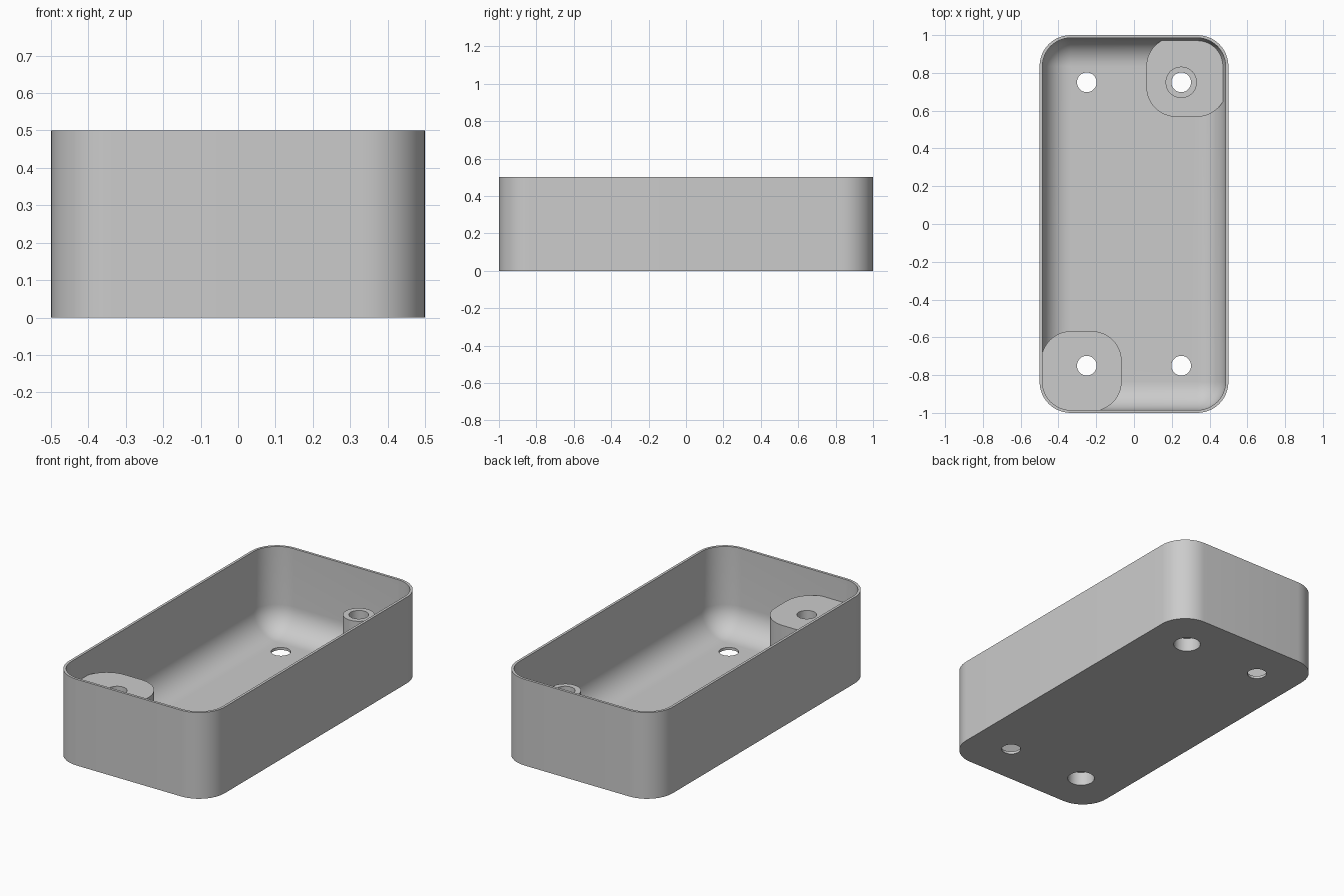
import bpy, bmesh, math
from math import sin, cos, pi

if "Cube" in bpy.data.objects:
    bpy.data.objects.remove(bpy.data.objects["Cube"], do_unlink=True)

HEIGHT, WALL, RADIUS = 0.5, 0.015, 0.165
FILLET = 0.148            # inner floor fillet
BOSS_TOP, PAD_TOP = 0.363, 0.10
HOLE_X, HOLE_Y = 0.25, 0.75

grey = bpy.data.materials.new("plain grey")
grey.use_nodes = True
grey.diffuse_color = (0.6, 0.6, 0.6, 1)
grey.node_tree.nodes["Principled BSDF"].inputs["Base Color"].default_value = (0.6, 0.6, 0.6, 1)


def rounded(x0, x1, y0, y1, r, z, steps=12):
    """Ring of points round a rounded rectangle."""
    centres = [(x1 - r, y1 - r), (x0 + r, y1 - r), (x0 + r, y0 + r), (x1 - r, y0 + r)]
    return [(cx + r * cos(a), cy + r * sin(a), z)
            for i, (cx, cy) in enumerate(centres)
            for a in [(i + k / steps) * pi / 2 for k in range(steps + 1)]]


def circle(x, y, r, z, n=48):
    return [(x + r * cos(2 * pi * k / n), y + r * sin(2 * pi * k / n), z) for k in range(n)]


def loft(name, rings):
    """Closed solid through a stack of rings."""
    bm = bmesh.new()
    loops = [[bm.verts.new(p) for p in ring] for ring in rings]
    for a, b in zip(loops, loops[1:]):
        for i in range(len(a)):
            j = (i + 1) % len(a)
            bm.faces.new((a[i], a[j], b[j], b[i]))
    bm.faces.new(loops[0][::-1])
    bm.faces.new(loops[-1])
    bmesh.ops.recalc_face_normals(bm, faces=bm.faces)
    mesh = bpy.data.meshes.new(name)
    bm.to_mesh(mesh)
    bm.free()
    mesh.materials.append(grey)
    obj = bpy.data.objects.new(name, mesh)
    bpy.context.collection.objects.link(obj)
    return obj


def activate(obj):
    bpy.ops.object.select_all(action='DESELECT')
    obj.select_set(True)
    bpy.context.view_layer.objects.active = obj


def drill(obj, cutters):
    activate(obj)
    for c in cutters:
        mod = obj.modifiers.new("drill", 'BOOLEAN')
        mod.operation, mod.solver, mod.object = 'DIFFERENCE', 'EXACT', c
        bpy.ops.object.modifier_apply(modifier=mod.name)


def inset_ring(d, z):
    return rounded(d - 0.5, 0.5 - d, d - 1, 1 - d, RADIUS - d, z)


# Tray shell: outer wall, rim, inner wall, then the fillet down to the floor
rings = [inset_ring(0, 0), inset_ring(0, HEIGHT), inset_ring(WALL, HEIGHT)]
for k in range(13):
    a = k / 12 * pi / 2
    rings.append(inset_ring(WALL + FILLET * (1 - cos(a)), WALL + FILLET * (1 - sin(a))))
tray = loft("tray", rings)


# Corner pads, sunk slightly into the walls and floor
def corner_pad(name, s, top):
    xs, ys = sorted((s * 0.065, s * 0.492)), sorted((s * 0.567, s * 0.992))
    return loft(name, [rounded(*xs, *ys, 0.16, z) for z in (0.004, top)])


tall_boss = corner_pad("tall_corner_boss", -1, BOSS_TOP)
low_pad = corner_pad("low_corner_pad", 1, PAD_TOP)
post = loft("screw_post", [circle(HOLE_X, HOLE_Y, 0.083, z) for z in (PAD_TOP - 0.01, BOSS_TOP)])

# Screw holes in all four corners, wide recesses under the two bosses
holes = {(sx, sy): loft("hole_cutter", [circle(sx * HOLE_X, sy * HOLE_Y, 0.052, z) for z in (-0.1, 0.6)])
         for sx in (-1, 1) for sy in (-1, 1)}
recess = {s: loft("recess_cutter", [circle(s * HOLE_X, s * HOLE_Y, 0.073, z) for z in (-0.05, 0.08)])
          for s in (-1, 1)}
cutters = list(holes.values()) + list(recess.values())
for c in cutters:
    c.hide_render = True

drill(tray, cutters)
drill(tall_boss, [holes[-1, -1], recess[-1]])
drill(low_pad, [holes[1, 1], recess[1]])
drill(post, [holes[1, 1]])

for c in cutters:
    bpy.data.objects.remove(c, do_unlink=True)

for obj in (tray, tall_boss, low_pad, post):
    activate(obj)
    bpy.ops.object.shade_smooth_by_angle(angle=math.radians(30))
